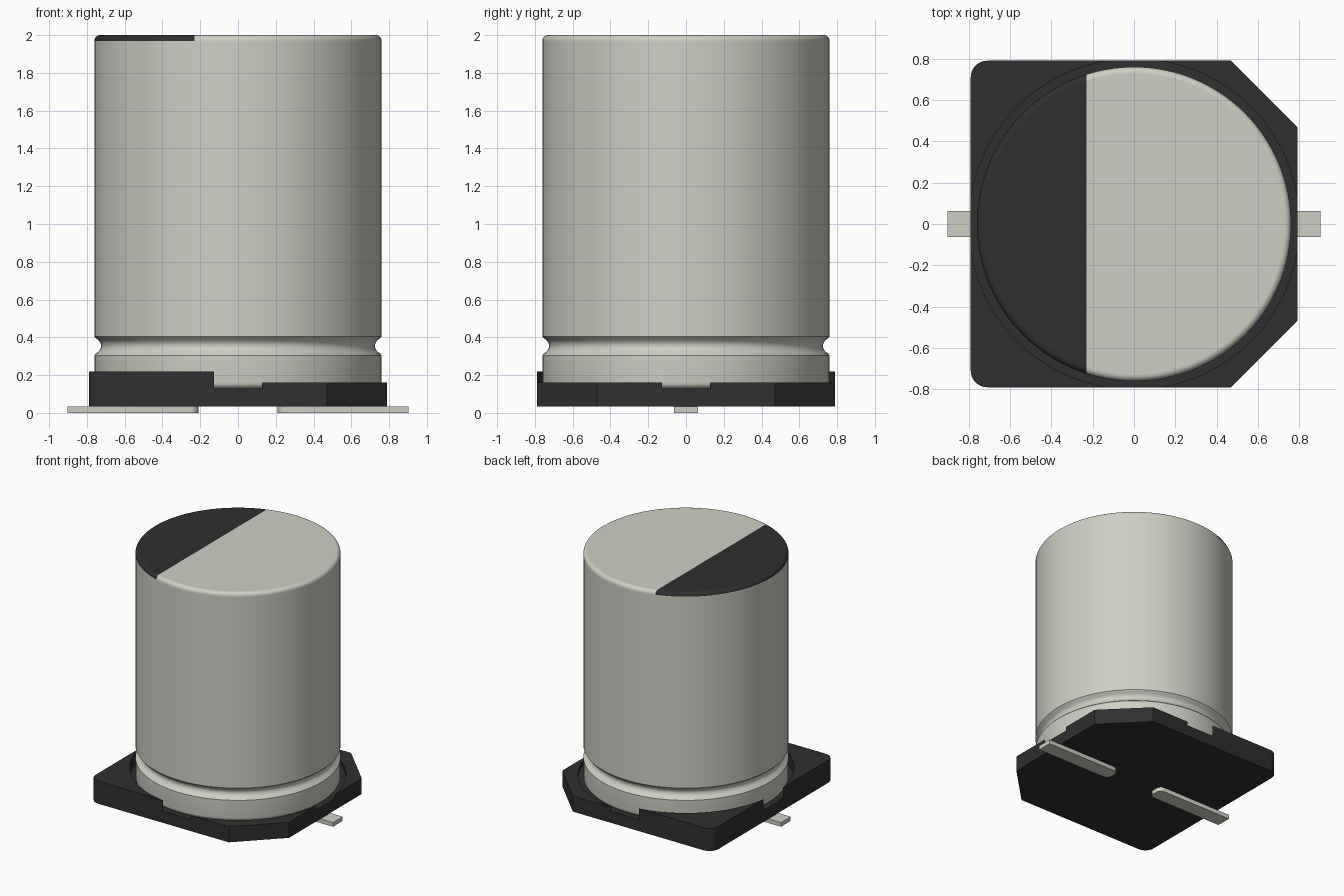
import bpy, bmesh, math

if "Cube" in bpy.data.objects:
    bpy.data.objects.remove(bpy.data.objects["Cube"], do_unlink=True)


def material(name, rgb):
    m = bpy.data.materials.new(name)
    m.use_nodes = True
    m.diffuse_color = (*rgb, 1)
    bsdf = next(n for n in m.node_tree.nodes if n.type == "BSDF_PRINCIPLED")
    bsdf.inputs["Base Color"].default_value = (*rgb, 1)
    return m


METAL = material("pale metal", (0.63, 0.625, 0.56))
BLACK = material("black plastic", (0.029, 0.029, 0.029))


def finish(bm, name, mats, angle=35):
    """Turn a bmesh into a shaded object."""
    bmesh.ops.recalc_face_normals(bm, faces=bm.faces)
    mesh = bpy.data.meshes.new(name)
    bm.to_mesh(mesh)
    bm.free()
    ob = bpy.data.objects.new(name, mesh)
    bpy.context.collection.objects.link(ob)
    for m in mats:
        mesh.materials.append(m)
    bpy.ops.object.select_all(action="DESELECT")
    ob.select_set(True)
    bpy.context.view_layer.objects.active = ob
    bpy.ops.object.shade_smooth_by_angle(angle=math.radians(angle))
    return ob


def prism(name, outline, z0, z1, mat):
    """Extrude a flat outline from z0 to z1."""
    bm = bmesh.new()
    face = bm.faces.new([bm.verts.new((x, y, z0)) for x, y in outline])
    top = bmesh.ops.extrude_face_region(bm, geom=[face])["geom"]
    verts = [v for v in top if isinstance(v, bmesh.types.BMVert)]
    bmesh.ops.translate(bm, verts=verts, vec=(0, 0, z1 - z0))
    return finish(bm, name, [mat])


def arc(cx, cy, r, a0, a1, n):
    """Points on an arc, angles in degrees."""
    angles = [math.radians(a0 + (a1 - a0) * i / n) for i in range(n + 1)]
    return [(cx + r * math.cos(a), cy + r * math.sin(a)) for a in angles]


# Can: lathed profile with rounded rims and a crimped groove
R, H, STRIPE_X, SEGMENTS = 0.76, 2.0, -0.23, 128
groove = [(0.76, 0.305), (0.752, 0.315), (0.738, 0.325), (0.728, 0.339), (0.724, 0.355),
          (0.728, 0.371), (0.738, 0.385), (0.752, 0.395), (0.76, 0.405)]
profile = (arc(R - 0.03, 0.16, 0.03, -90, 0, 5) + groove + [(R, H - 0.04)]
           + arc(R - 0.03, H - 0.03, 0.03, 0, 90, 6))
bm = bmesh.new()
rings = []
for r, z in profile:
    rings.append([bm.verts.new((x, y, z))
                  for x, y in arc(0, 0, r, 0, 360, SEGMENTS)[:-1]])
for low, high in zip(rings, rings[1:]):
    for i in range(SEGMENTS):
        j = (i + 1) % SEGMENTS
        bm.faces.new((low[i], low[j], high[j], high[i]))
bm.faces.new(rings[0])
bm.faces.new(rings[-1])

# Polarity mark: cut the top along a straight line and colour one side
crown = [f for f in bm.faces if f.calc_center_median().z > H - 0.03]
geom = set(crown) | {e for f in crown for e in f.edges} | {v for f in crown for v in f.verts}
bmesh.ops.bisect_plane(bm, geom=list(geom), plane_co=(STRIPE_X, 0, 0), plane_no=(1, 0, 0))
for f in bm.faces:
    c = f.calc_center_bounds()
    f.material_index = int(c.z > H - 0.03 and c.x < STRIPE_X)
can = finish(bm, "can", [METAL, BLACK])
for p in can.data.polygons:
    if abs(p.normal.z) > 0.999:
        p.use_smooth = False

# Base plate: two chamfered corners on +x, two rounded corners on -x
E, FLOOR, BASE_Z, POCKET = 0.79, 0.13, 0.035, 0.80


def corner(sx):
    if sx > 0:
        return [(0.47, E), (E, 0.47)]
    return arc(E - 0.08, E - 0.08, 0.08, 90, 0, 8)


outline = []
for sx, sy in ((1, 1), (1, -1), (-1, -1), (-1, 1)):
    pts = [(sx * x, sy * y) for x, y in corner(sx)]
    outline += pts if sx * sy > 0 else pts[::-1]
prism("base_plate", outline, BASE_Z, FLOOR, BLACK)

# Raised corners around the round pocket; the -x pair is taller
a = math.degrees(math.acos(E / POCKET))
for sx, side, top in ((1, "left", 0.162), (-1, "right", 0.22)):
    for sy, end in ((-1, "front"), (1, "back")):
        pts = corner(sx) + arc(0, 0, POCKET, a, 90 - a, 24)
        prism(f"{end}_{side}_corner", [(sx * x, sy * y) for x, y in pts], FLOOR, top, BLACK)

# Flat leads with rounded inner ends
W, C = 0.0625, 0.045
lead = ([(0.903, -W), (0.903, W)] + arc(0.21 + C, W - C, C, 90, 180, 6)
        + arc(0.21 + C, C - W, C, 180, 270, 6))
for sx, side in ((1, "left"), (-1, "right")):
    prism(f"{side}_lead", [(sx * x, y) for x, y in lead], 0, BASE_Z, METAL)
